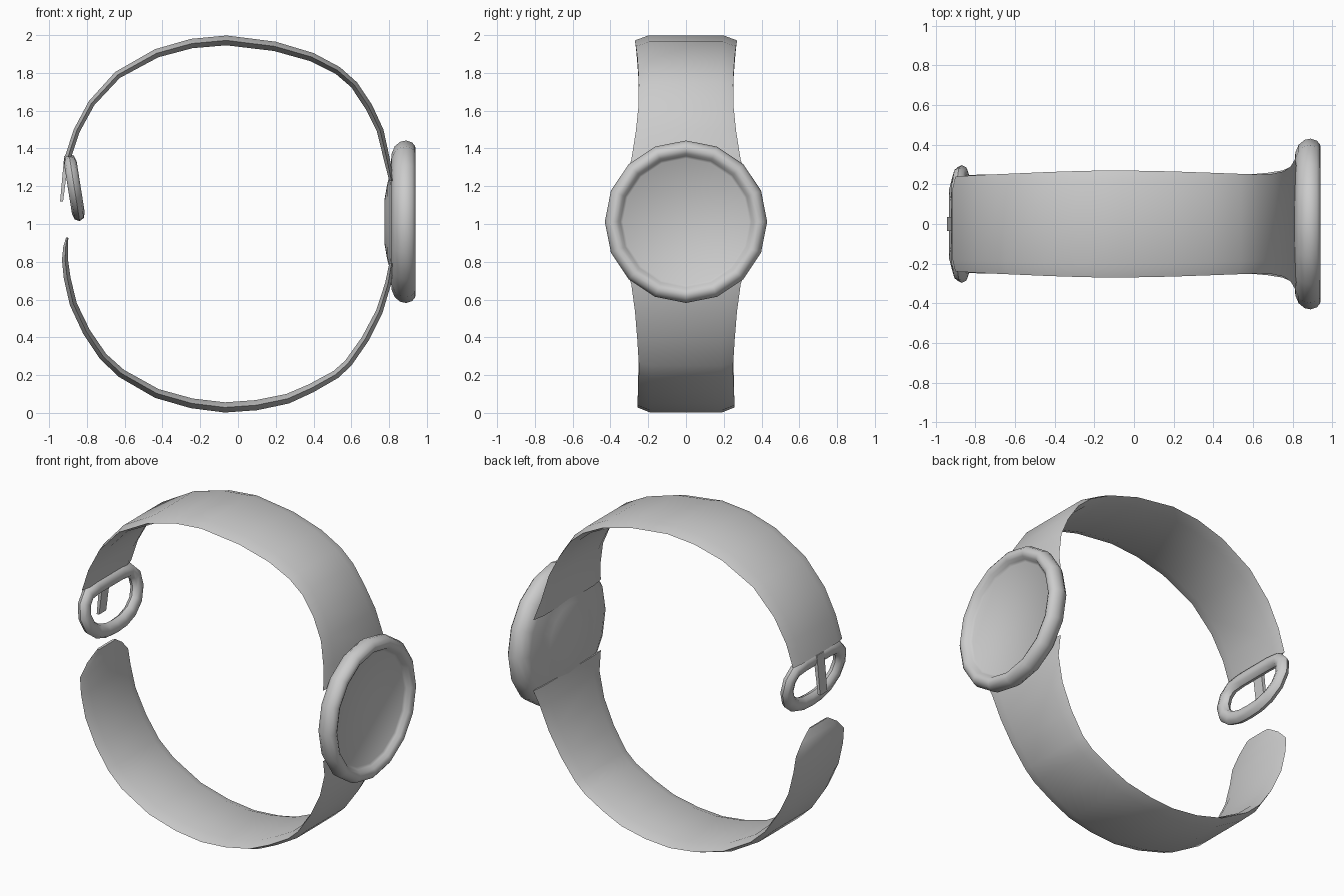
import bpy, bmesh, math
from mathutils import Vector, Matrix

cube = bpy.data.objects.get("Cube")
if cube:
    bpy.data.objects.remove(cube, do_unlink=True)

grey = bpy.data.materials.new("soft grey")
grey.use_nodes = True
grey.diffuse_color = (0.6, 0.6, 0.6, 1)
grey.node_tree.nodes["Principled BSDF"].inputs["Base Color"].default_value = (0.6, 0.6, 0.6, 1)


def finish(name, bm, angle=50):
    bmesh.ops.recalc_face_normals(bm, faces=bm.faces)
    mesh = bpy.data.meshes.new(name)
    bm.to_mesh(mesh)
    bm.free()
    mesh.materials.append(grey)
    ob = bpy.data.objects.new(name, mesh)
    bpy.context.collection.objects.link(ob)
    bpy.ops.object.select_all(action='DESELECT')
    ob.select_set(True)
    bpy.context.view_layer.objects.active = ob
    bpy.ops.object.shade_smooth_by_angle(angle=math.radians(angle))
    return ob


def loft(bm, rings, closed=False):
    """Skin a list of equal vertex rings; cap the ends unless closed."""
    rings = [[bm.verts.new(p) for p in ring] for ring in rings]
    n = len(rings[0])
    pairs = list(zip(rings, rings[1:]))
    if closed:
        pairs.append((rings[-1], rings[0]))
    else:
        bm.faces.new(rings[0])
        bm.faces.new(rings[-1])
    for a, b in pairs:
        for i in range(n):
            j = (i + 1) % n
            bm.faces.new((a[i], a[j], b[j], b[i]))


def strap(name, path, inward):
    """Sweep a flat hexagon along outer points (x, z, half width, half thickness)."""
    rings = []
    for i, (x, z, w, t) in enumerate(path):
        a, b = path[max(i - 1, 0)], path[min(i + 1, len(path) - 1)]
        tangent = Vector((b[0] - a[0], 0, b[1] - a[1])).normalized()
        nrm = Vector((-tangent.z, 0, tangent.x)) * inward
        mid = Vector((x, 0, z)) + nrm * t
        section = [(-1, 0), (-.74, 1), (.74, 1), (1, 0), (.74, -1), (-.74, -1)]
        rings.append([mid + nrm * t * v + Vector((0, w * u, 0)) for u, v in section])
    bm = bmesh.new()
    loft(bm, rings)
    return finish(name, bm)


# Upper strap, from the case over the top to the buckle
strap("upper_strap", [
    (.825, 1.23, .33, .012), (.805, 1.34, .29, .016), (.77, 1.5, .265, .018),
    (.71, 1.63, .252, .02), (.63, 1.75, .25, .02), (.54, 1.83, .253, .021),
    (.4, 1.905, .258, .023), (.2, 1.965, .265, .025), (-.06, 1.998, .27, .026),
    (-.25, 1.98, .268, .025), (-.44, 1.925, .262, .023), (-.65, 1.805, .253, .02),
    (-.79, 1.65, .247, .018), (-.87, 1.5, .242, .017), (-.915, 1.36, .24, .016)], 1)

# Lower strap, ending in a narrowed tip
strap("lower_strap", [
    (.825, .79, .33, .012), (.81, .68, .29, .016), (.765, .53, .27, .018),
    (.69, .38, .258, .02), (.6, .25, .25, .021), (.53, .185, .25, .022),
    (.4, .11, .253, .024), (.27, .05, .256, .026), (.1, .014, .258, .027),
    (-.07, .002, .258, .027), (-.25, .025, .257, .026), (-.44, .08, .255, .025),
    (-.63, .19, .253, .023), (-.73, .285, .25, .021), (-.82, .42, .248, .02),
    (-.89, .57, .245, .019), (-.922, .71, .242, .018), (-.932, .81, .235, .016),
    (-.925, .88, .17, .013), (-.91, .93, .09, .006)], -1)

# Round case: domed back, rolled rim and recessed face, as (radius, x)
profile = [(.12, .776), (.2, .79), (.26, .806), (.36, .813), (.4, .83), (.424, .86),
           (.43, .89), (.42, .922), (.4, .938), (.38, .94), (.36, .93), (.348, .91),
           (.335, .9)]
sides = 16
bm = bmesh.new()
loft(bm, [[(x, r * math.cos(math.tau * k / sides), 1.012 + r * math.sin(math.tau * k / sides))
           for k in range(sides)] for r, x in profile])
finish("watch_case", bm, 40)

# Buckle: rounded D ring with a flat top bar, tilted with the strap end
half = [(0, .135), (.12, .135), (.2, .125), (.245, .08), (.255, .01),
        (.225, -.06), (.16, -.11), (.08, -.135)]
outline = half + [(0, -.14)] + [(-y, z) for y, z in reversed(half[1:])]
rings = []
tilt = Matrix.Rotation(math.radians(-9), 3, 'Y')
for i, (y, z) in enumerate(outline):
    a, b = outline[i - 1], outline[(i + 1) % len(outline)]
    d = Vector((0, b[0] - a[0], b[1] - a[1])).normalized()
    out = Vector((0, -d.z, d.y))
    ring = []
    for k in range(8):
        t = math.tau * k / 8
        p = Vector((0, y, z)) + out * .042 * math.cos(t) + Vector((.034 * math.sin(t), 0, 0))
        ring.append(tilt @ p + Vector((-.867, 0, 1.195)))
    rings.append(ring)
bm = bmesh.new()
loft(bm, rings, closed=True)
finish("buckle_ring", bm)

# Buckle pin, a thin bar hanging outside the ring
bm = bmesh.new()
loft(bm, [[(x0, -.035, z), (x0 + d, -.035, z), (x0 + d, .035, z), (x0, .035, z)]
          for x0, d, z in [(-.92, .025, 1.36), (-.942, .016, 1.12)]])
finish("buckle_pin", bm, 30)
